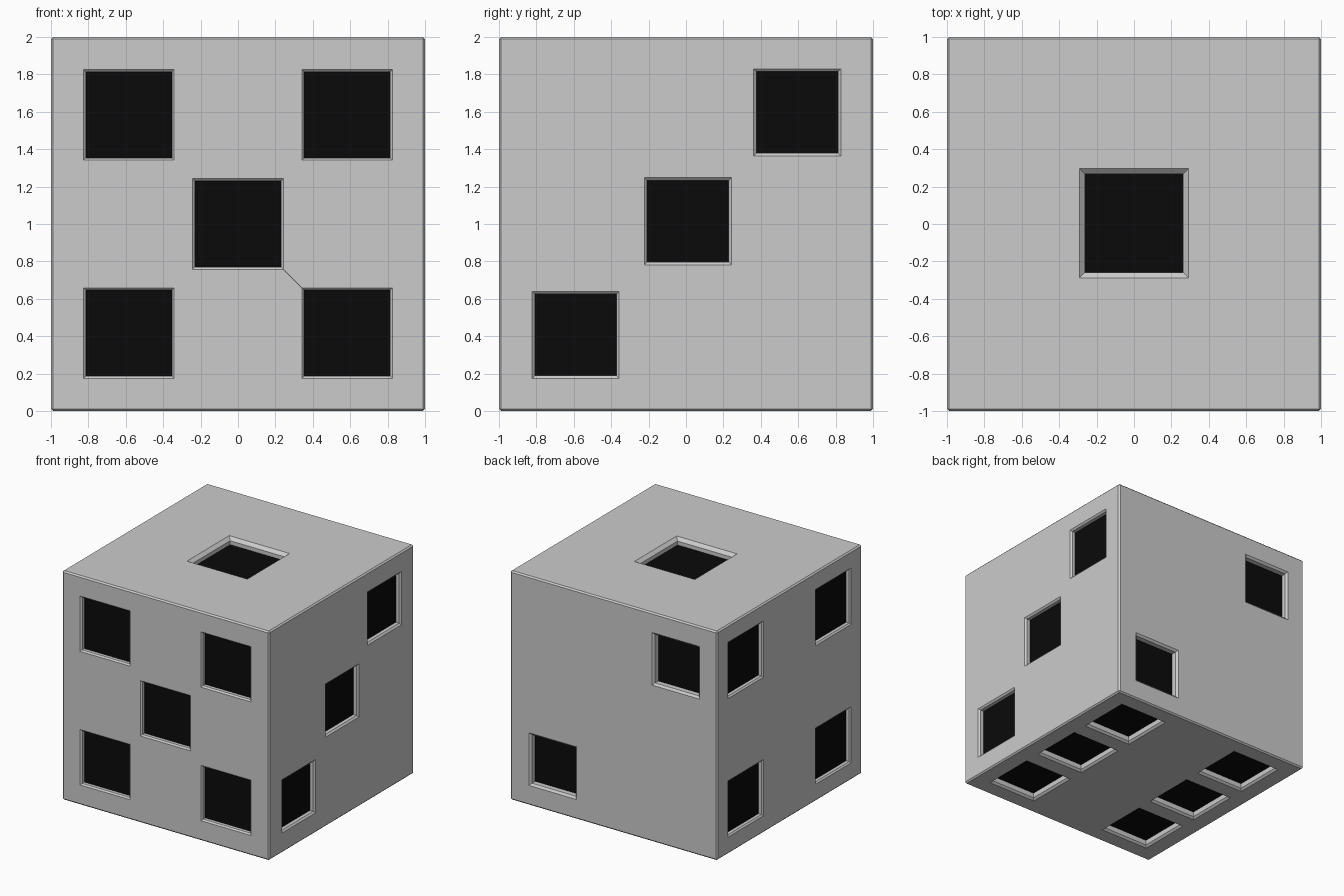
import bpy, bmesh
from mathutils import Vector

if "Cube" in bpy.data.objects:
    bpy.data.objects.remove(bpy.data.objects["Cube"])

X, Y, Z = Vector((1, 0, 0)), Vector((0, 1, 0)), Vector((0, 0, 1))
CENTRE = Vector((0, 0, 1))


def make_object(name, bm):
    mesh = bpy.data.meshes.new(name)
    bm.to_mesh(mesh)
    bm.free()
    ob = bpy.data.objects.new(name, mesh)
    bpy.context.collection.objects.link(ob)
    return ob


# Each side: right axis, up axis, pip half size, chamfer, depth, pip centres
a = 0.583
b = 0.605
SIDES = [
    (X, Z, 0.242, 0.013, 0.04,   # front: five
     [(-a, -a), (a, -a), (0, 0), (-a, a), (a, a)]),
    (Y, Z, 0.233, 0.015, 0.045,  # right: three
     [(-0.59, -0.593), (0.01, 0.015), (0.595, 0.597)]),
    (X, Y, 0.292, 0.029, 0.06,   # top: one
     [(0, 0.004)]),
    (-X, Z, 0.23, 0.018, 0.06,   # back: two
     [(-0.588, -0.597), (0.603, 0.597)]),
    (-Y, Z, 0.246, 0.013, 0.04,  # left: four
     [(-b, -b), (b, -b), (-b, b), (b, b)]),
    (X, -Y, 0.237, 0.018, 0.06,  # bottom: six
     [(sx * 0.61, y) for sx in (-1, 1) for y in (-0.615, 0, 0.615)]),
]

cut, floors = bmesh.new(), bmesh.new()


def add_pip(u, v, half, chamfer, depth, pu, pv):
    n = u.cross(v)

    def ring(bm, h, w):
        mid = CENTRE + u * pu + v * pv + n * w
        return [bm.verts.new(mid + u * h * i + v * h * j)
                for i, j in ((-1, -1), (1, -1), (1, 1), (-1, 1))]

    # cutter: straight outside the surface, chamfered lip, straight wall
    rings = [ring(cut, h, w) for h, w in (
        (half, 1.05), (half, 1.0), (half - chamfer, 1 - chamfer * 0.9),
        (half - chamfer, 1 - depth - 0.001))]
    cut.faces.new(rings[0])
    cut.faces.new(rings[-1][::-1])
    for top, low in zip(rings, rings[1:]):
        for k in range(4):
            m = (k + 1) % 4
            cut.faces.new((top[k], low[k], low[m], top[m]))
    # dark floor of the pip
    floors.faces.new(ring(floors, half - chamfer, 1 - depth))


for u, v, half, chamfer, depth, spots in SIDES:
    for pu, pv in spots:
        add_pip(u, v, half, chamfer, depth, pu, pv)

cutter = make_object("pip_cutter", cut)
cutter.hide_render = True
cutter.hide_viewport = True
pips = make_object("pip_floors", floors)

black = bpy.data.materials.new("black")
black.diffuse_color = (0.003, 0.003, 0.003, 1)
black.use_nodes = True
black.node_tree.nodes["Principled BSDF"].inputs["Base Color"].default_value = black.diffuse_color
pips.data.materials.append(black)

# Cube body with narrow chamfered edges
bm = bmesh.new()
bmesh.ops.create_cube(bm, size=2)
bmesh.ops.translate(bm, verts=bm.verts, vec=CENTRE)
bmesh.ops.bevel(bm, geom=bm.edges[:], offset=0.012, segments=1, affect='EDGES')
body = make_object("die_body", bm)

mod = body.modifiers.new("pip_recesses", 'BOOLEAN')
mod.operation = 'DIFFERENCE'
mod.solver = 'EXACT'
mod.object = cutter
